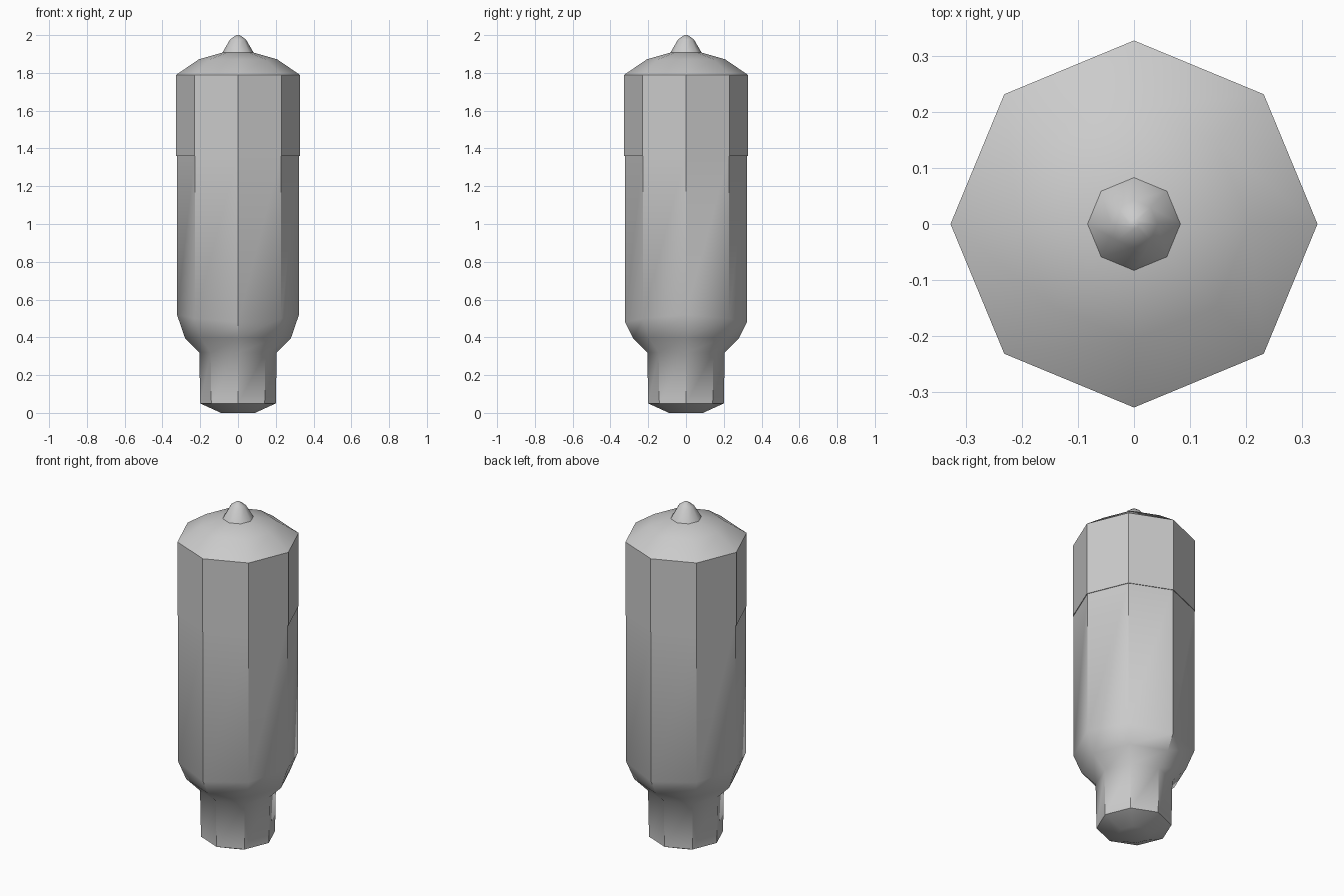
import bpy, bmesh, math

if "Cube" in bpy.data.objects:
    bpy.data.objects.remove(bpy.data.objects["Cube"])

SIDES = 8


def lathe(name, profile, cap_bottom=True, cap_top=True):
    """Eight-sided turned part; profile rows are radius, height, height skew between x and y axes."""
    bm = bmesh.new()
    rings = []
    for r, z, skew in profile:
        ring = []
        for i in range(SIDES):
            a = 2 * math.pi * i / SIDES
            ring.append(bm.verts.new((r * math.cos(a), r * math.sin(a),
                                      z + skew * math.cos(2 * a))))
        rings.append(ring)
    for lo, hi in zip(rings, rings[1:]):
        for i in range(SIDES):
            j = (i + 1) % SIDES
            bm.faces.new((lo[i], lo[j], hi[j], hi[i]))
    if cap_bottom:
        bm.faces.new(rings[0][::-1])
    if cap_top:
        bm.faces.new(rings[-1])
    mesh = bpy.data.meshes.new(name)
    bm.to_mesh(mesh)
    bm.free()
    obj = bpy.data.objects.new(name, mesh)
    bpy.context.collection.objects.link(obj)
    bpy.ops.object.select_all(action='DESELECT')
    obj.select_set(True)
    bpy.context.view_layer.objects.active = obj
    bpy.ops.object.shade_smooth_by_angle(angle=math.radians(42))
    return obj


# Lower body with the narrow foot
lathe("body", [(0.09, 0.0, 0), (0.20, 0.05, 0), (0.205, 0.32, 0),
               (0.28, 0.395, 0), (0.323, 0.50, 0.02), (0.323, 1.37, 0)])

# Slightly wider upper cover with its domed shoulder
lathe("cover", [(0.316, 1.36, 0), (0.327, 1.36, 0), (0.327, 1.79, 0),
                (0.207, 1.872, 0), (0.08, 1.908, 0)], cap_bottom=False)

# Small pointed tip
lathe("tip", [(0.084, 1.905, 0), (0.042, 1.977, 0), (0.009, 2.0, 0)])
